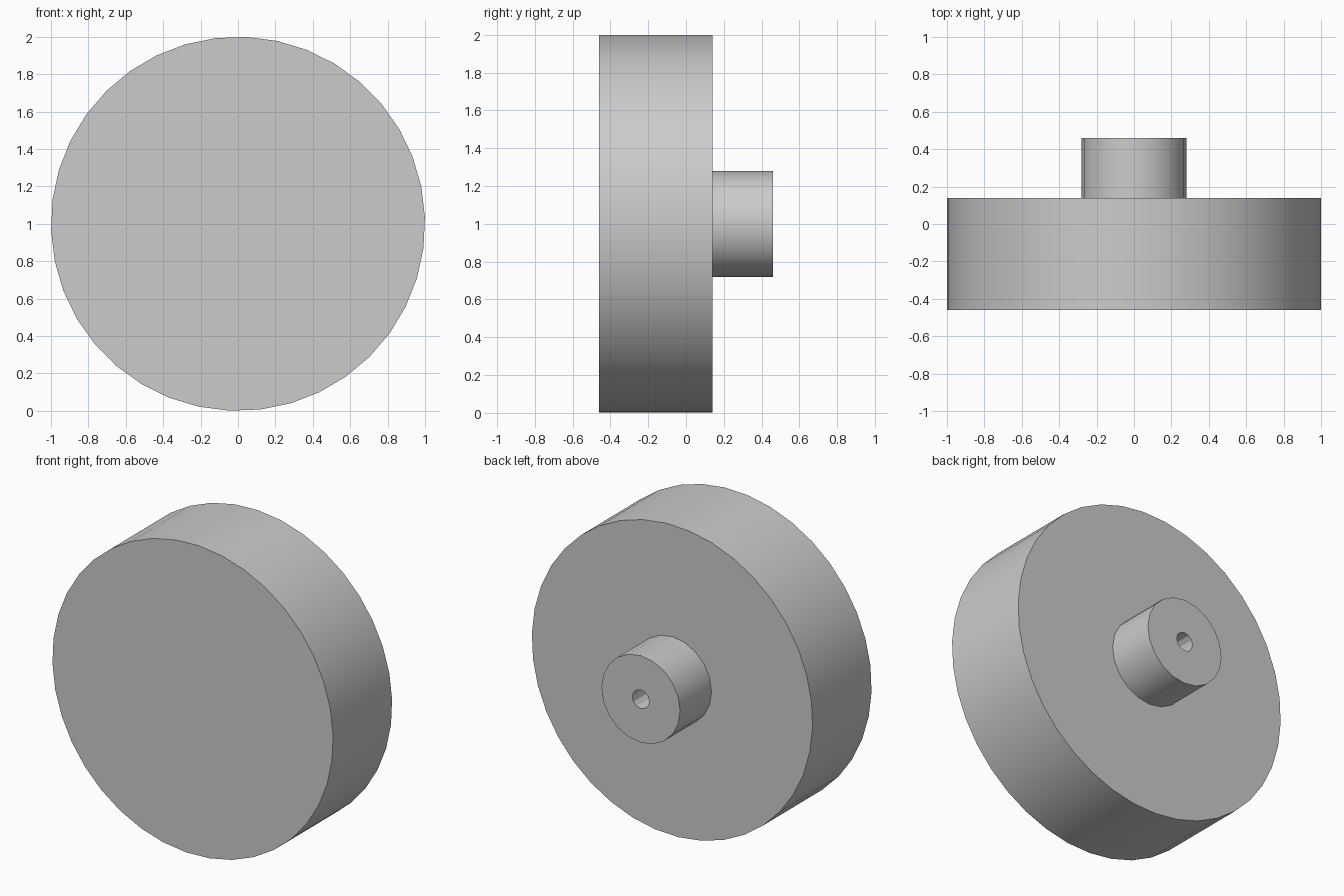
import bpy
from math import cos, sin, pi, radians

cube = bpy.data.objects.get("Cube")
if cube:
    bpy.data.objects.remove(cube, do_unlink=True)

grey = bpy.data.materials.new("light grey")
grey.use_nodes = True
colour = (0.6, 0.6, 0.6, 1)
grey.diffuse_color = colour
grey.node_tree.nodes["Principled BSDF"].inputs["Base Color"].default_value = colour


def ring(radius, y, sides, turn):
    """Points of a circle around the y axis, at the wheel centre height."""
    angles = [radians(turn) + 2 * pi * i / sides for i in range(sides)]
    return [(radius * cos(a), y, 1 + radius * sin(a)) for a in angles]


def cylinder(name, radius, y0, y1, sides, turn=0):
    """Closed cylinder from y0 (front) to y1 (back)."""
    verts = ring(radius, y0, sides, turn) + ring(radius, y1, sides, turn)
    faces = [tuple(range(sides)), tuple(reversed(range(sides, 2 * sides)))]
    for i in range(sides):
        j = (i + 1) % sides
        faces.append((j, i, sides + i, sides + j))
    mesh = bpy.data.meshes.new(name)
    mesh.from_pydata(verts, [], faces)
    mesh.materials.append(grey)
    obj = bpy.data.objects.new(name, mesh)
    bpy.context.collection.objects.link(obj)
    return obj


# Wide wheel disc and the narrow hub behind it
disc = cylinder("wheel_disc", 1.0, -0.46, 0.14, 38, 2.1)
hub = cylinder("hub", 0.28, 0.14, 0.46, 20)

# Axle hole bored through the hub
cutter = cylinder("axle_hole_cutter", 0.06, 0.1, 0.5, 12)
cutter.hide_render = True
cutter.hide_set(True)
cutter.display_type = 'WIRE'

bpy.ops.object.select_all(action='DESELECT')
for obj in (disc, hub):
    obj.select_set(True)
bpy.context.view_layer.objects.active = hub
bpy.ops.object.shade_smooth_by_angle(angle=radians(35))

bore = hub.modifiers.new("axle_hole", 'BOOLEAN')
bore.operation = 'DIFFERENCE'
bore.solver = 'EXACT'
bore.object = cutter
